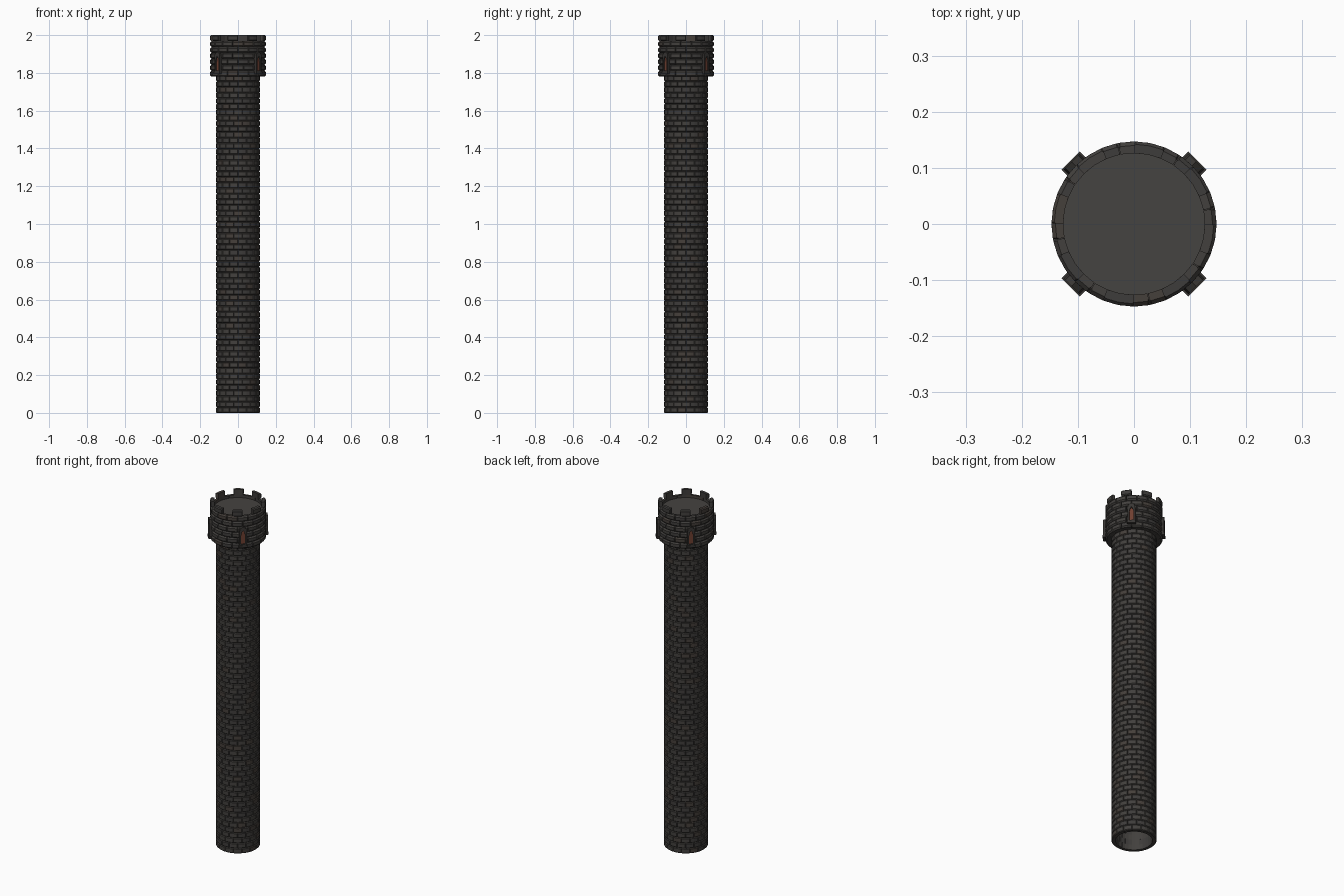
import bpy, bmesh, math, random
from mathutils import Matrix

if "Cube" in bpy.data.objects:
    bpy.data.objects.remove(bpy.data.objects["Cube"])

random.seed(4)
N = 16                      # bricks per course
STEP = 2 * math.pi / N


def material(name, col):
    m = bpy.data.materials.new(name)
    m.diffuse_color = (*col, 1)
    m.use_nodes = True
    m.node_tree.nodes["Principled BSDF"].inputs["Base Color"].default_value = m.diffuse_color
    return m


STONES = [material("stone_grey", (0.055, 0.051, 0.047)),
          material("stone_dark", (0.048, 0.045, 0.043)),
          material("stone_brown", (0.060, 0.050, 0.043))]
FLOOR = material("floor_stone", (0.060, 0.056, 0.052))
TRIM = material("trim_stone", (0.040, 0.037, 0.034))
PANE = material("window_pane", (0.16, 0.05, 0.03))


def finish(bm, name, mats, loc=None):
    bmesh.ops.recalc_face_normals(bm, faces=bm.faces[:])
    me = bpy.data.meshes.new(name)
    bm.to_mesh(me)
    bm.free()
    for m in mats:
        me.materials.append(m)
    ob = bpy.data.objects.new(name, me)
    bpy.context.collection.objects.link(ob)
    return ob


def brick(bm, a0, a1, ri, ro, z0, z1, b):
    """One curved stone with chamfered outer edges."""
    mat = random.choices([0, 1, 2], [6, 3, 1])[0]
    g, e = 0.004, 0.022
    mid = (a0 + a1) / 2
    angles = [(a0 + g, b * 0.6), (a0 + e, 0), (mid, 0), (a1 - e, 0), (a1 - g, b * 0.6)]
    rings = []
    for a, inset in angles:
        o = ro - inset
        prof = [(ri, z0), (o - b, z0), (o, z0 + b), (o, z1 - b), (o - b, z1), (ri, z1)]
        rings.append([bm.verts.new((r * math.cos(a), r * math.sin(a), z)) for r, z in prof])
    faces = [bm.faces.new(rings[0]), bm.faces.new(rings[-1])]
    for p, q in zip(rings, rings[1:]):
        for i in range(6):
            j = (i + 1) % 6
            faces.append(bm.faces.new((p[i], p[j], q[j], q[i])))
    for f in faces:
        f.material_index = mat


def course(bm, k, ri, ro, z0, z1, b):
    off = STEP / 2 if k % 2 else 0
    for i in range(N):
        brick(bm, i * STEP + off, (i + 1) * STEP + off, ri, ro, z0, z1, b)


# shaft: hollow stack of staggered courses
bm = bmesh.new()
ROWS = 60
h = 1.785 / ROWS
for k in range(ROWS):
    course(bm, k, 0.094, 0.116, k * h, (k + 1) * h, 0.004)
finish(bm, "shaft_bricks", STONES)

# head: wider drum, the lowest course forms the ledge
bm = bmesh.new()
h = 0.22 / 7
for k in range(6):
    z = 1.78 + k * h
    course(bm, k, 0.094 if k == 0 else 0.126, 0.147, z, z + h, 0.007)
finish(bm, "head_bricks", STONES)

# merlons: every second stone of the top course
bm = bmesh.new()
for i in range(1, N, 2):
    brick(bm, i * STEP, (i + 1) * STEP, 0.126, 0.147, 2 - h, 2, 0.005)
finish(bm, "merlons", STONES)

# roof floor
bm = bmesh.new()
bmesh.ops.create_cone(bm, cap_ends=True, segments=64, radius1=0.129, radius2=0.129,
                      depth=0.012, matrix=Matrix.Translation((0, 0, 1.947)))
finish(bm, "roof_floor", [FLOOR])


def arch(w, z0, spring, top):
    """Pointed arch outline in the (y, z) plane."""
    right = [(w, z0), (w, spring), (w * 0.86, spring + (top - spring) * 0.4),
             (w * 0.52, spring + (top - spring) * 0.75)]
    return right + [(0, top)] + [(-y, z) for y, z in reversed(right)]


def window(angle, name):
    rot = Matrix.Rotation(angle, 3, 'Z')
    outer = [(0.02, 1.797), (0.02, 1.86), (0.02, 1.885), (0.016, 1.903), (0, 1.912),
             (-0.016, 1.903), (-0.02, 1.885), (-0.02, 1.86), (-0.02, 1.797)]
    inner = arch(0.011, 1.812, 1.858, 1.89)
    # frame
    bm = bmesh.new()
    loops = [[bm.verts.new((x, y, z)) for y, z in pts]
             for x, pts in ((0.130, outer), (0.157, outer), (0.157, inner), (0.130, inner))]
    n = len(outer)
    for k in range(4):
        p, q = loops[k], loops[(k + 1) % 4]
        for i in range(n):
            j = (i + 1) % n
            bm.faces.new((p[i], p[j], q[j], q[i]))
    # sill
    bmesh.ops.create_cube(bm, size=1, matrix=Matrix.Translation((0.148, 0, 1.800))
                          @ Matrix.Diagonal((0.024, 0.046, 0.012, 1)))
    bmesh.ops.rotate(bm, verts=bm.verts[:], matrix=rot)
    finish(bm, name + "_frame", [TRIM])
    # pane
    bm = bmesh.new()
    bm.faces.new([bm.verts.new((0.1485, y, z)) for y, z in inner])
    bmesh.ops.rotate(bm, verts=bm.verts[:], matrix=rot)
    # keep the pane facing outward
    finish(bm, name + "_pane", [PANE])


for i in range(4):
    window(math.pi / 4 + i * math.pi / 2, f"window_{i + 1}")
